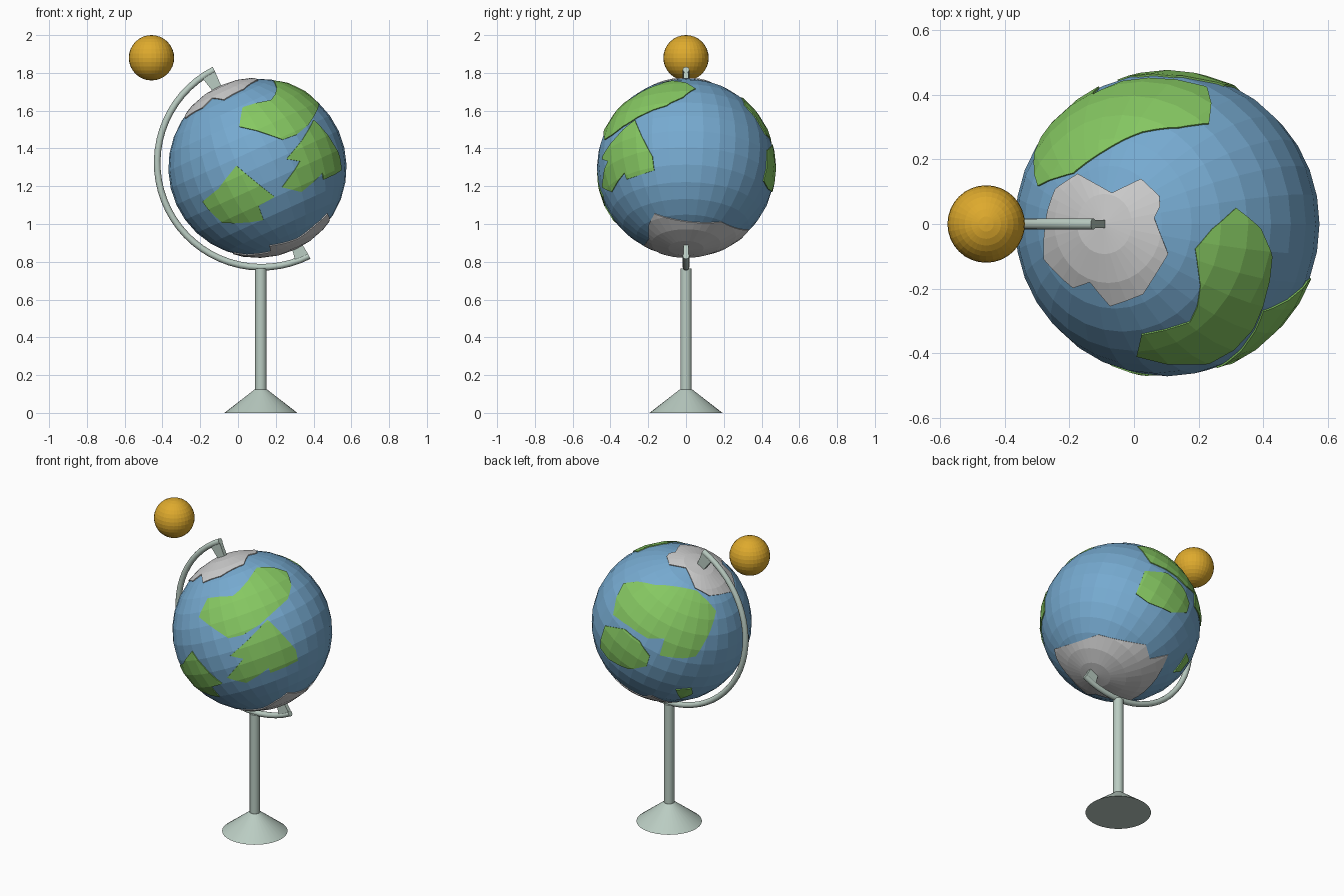
import bpy, bmesh, math
from mathutils import Vector, Matrix

if "Cube" in bpy.data.objects:
    bpy.data.objects.remove(bpy.data.objects["Cube"])

CENTRE = Vector((0.103, 0, 1.298))
R = 0.472
TILT = Matrix.Rotation(math.radians(-24.5), 4, 'Y')


def material(name, rgb):
    m = bpy.data.materials.new(name)
    lin = [((c / 255 + 0.055) / 1.055) ** 2.4 for c in rgb]
    m.diffuse_color = (*lin, 1)
    m.use_nodes = True
    m.node_tree.nodes["Principled BSDF"].inputs["Base Color"].default_value = m.diffuse_color
    return m


OCEAN = material("ocean blue", (118, 170, 208))
LAND = material("land green", (134, 200, 98))
ICE = material("ice grey", (205, 205, 205))
STAND = material("pale stand", (186, 204, 194))
GOLD = material("gold", (222, 170, 45))


def add(name, bm, *mats):
    bmesh.ops.recalc_face_normals(bm, faces=bm.faces)
    me = bpy.data.meshes.new(name)
    bm.to_mesh(me)
    bm.free()
    for m in mats:
        me.materials.append(m)
    ob = bpy.data.objects.new(name, me)
    bpy.context.collection.objects.link(ob)
    return ob


def ball(name, centre, radius, mat, turn=Matrix()):
    bm = bmesh.new()
    bmesh.ops.create_uvsphere(bm, u_segments=32, v_segments=16, radius=radius, matrix=turn)
    ob = add(name, bm, mat)
    ob.location = centre
    return ob


def cone(name, x, z0, z1, r0, r1, mat):
    bm = bmesh.new()
    bmesh.ops.create_cone(bm, cap_ends=True, segments=32, radius1=r0, radius2=r1, depth=z1 - z0,
                          matrix=Matrix.Translation((x, 0, (z0 + z1) / 2)))
    return add(name, bm, mat)


# Outlines are drawn on the globe's disc as seen from a direction
def seen_from(azimuth, elevation, disc, points):
    a, e = math.radians(azimuth), math.radians(elevation)
    h = Vector((math.sin(a), -math.cos(a), 0))
    z = Vector((0, 0, 1))
    right = Vector((math.cos(a), math.sin(a), 0))
    up = z * math.cos(e) - h * math.sin(e)
    view = h * math.cos(e) + z * math.sin(e)
    out = []
    for u, v in points:
        u, v = u / disc, v / disc
        d = math.sqrt(max(0.0, 1 - u * u - v * v))
        out.append((right * u + up * v + view * d).normalized())
    return out


def front(*p): return seen_from(0, 0, 89.5, p)
def top(*p): return seen_from(0, 90, 153, p)
def front_right(*p): return seen_from(35, 24, 80, p)
def back_left(*p): return seen_from(215, 24, 80, p)
def back_right_low(*p): return seen_from(140, -30, 80, p)


# Raised plate: a slightly larger globe trimmed by a pyramid through the outline
def plate(name, outline, mat):
    mid = sum(outline, Vector()).normalized()
    flat = [p / p.dot(mid) for p in outline]
    bm = bmesh.new()
    low = [bm.verts.new(p * R * 0.25) for p in flat]
    high = [bm.verts.new(p * R * 1.15) for p in flat]
    bm.faces.new(low)
    bm.faces.new(high)
    n = len(flat)
    for i in range(n):
        j = (i + 1) % n
        bm.faces.new((low[i], low[j], high[j], high[i]))
    cutter = add(name + "_cutter", bm)
    cutter.hide_render = True
    ob = ball(name, (0, 0, 0), R * 1.012, mat, TILT)
    ob.data.materials.append(OCEAN)
    mod = ob.modifiers.new("trim", 'BOOLEAN')
    mod.operation, mod.solver, mod.object = 'INTERSECT', 'EXACT', cutter
    bpy.context.view_layer.update()
    me = bpy.data.meshes.new_from_object(ob.evaluated_get(bpy.context.evaluated_depsgraph_get()))
    ob.modifiers.clear()
    # drop the hidden inside and keep only a short rim, coloured as ocean
    bm = bmesh.new()
    bm.from_mesh(me)
    inner = {v for v in bm.verts if v.co.length < R * 0.93}
    bmesh.ops.delete(bm, geom=[f for f in bm.faces if all(v in inner for v in f.verts)],
                     context='FACES_ONLY')
    for f in bm.faces:
        f.material_index = int(any(v in inner for v in f.verts))
    for v in bm.verts:
        if v in inner:
            v.co = v.co.normalized() * R * 0.985
    bm.to_mesh(me)
    bm.free()
    me.materials.clear()
    me.materials.append(mat)
    me.materials.append(OCEAN)
    ob.data = me
    ob.location = CENTRE
    bpy.data.objects.remove(cutter)


# Globe
ball("globe", CENTRE, R, OCEAN, TILT)

# Continents
plate("upper_front_land",
      front((51, 43), (39, 33), (25, 28), (-18, 41), (-15, 60))
      + top((-22, -110), (23, -98), (30, -83), (33, -62), (28, -25), (45, -5), (69, 16),
            (94, -5), (105, -33)), LAND)
plate("right_land", front_right((15, 12), (43, -18), (45, -29), (18, -41), (16, -36), (-6, -51),
                                (-25, -46), (-9, -27), (-22, -24), (-4, -8)), LAND)
plate("lower_front_land", front((-21, 2), (17, -29), (1, -38), (6, -52), (-35, -55), (-55, -34),
                                (-39, -21)), LAND)
plate("upper_back_land", back_left((-55, 24), (-48, 39), (-34, 41), (-17, 38), (25, 32), (44, 12),
                                   (39, -6), (24, -33), (11, -35), (-12, -32), (-7, -15),
                                   (-24, -15), (-41, -4), (-58, 8)), LAND)
plate("lower_back_land", back_left((-66, -3), (-47, -6), (-32, -18), (-22, -33), (-25, -43),
                                   (-43, -46), (-63, -36), (-71, -25)), LAND)
plate("small_island", back_left((4, -67), (20, -65), (21, -71), (9, -76)), LAND)

# Polar ice
plate("north_ice", top((-89, 50), (-55, 31), (-26, 45), (-8, 28), (-7, 18), (-13, 6), (1, -30),
                       (-24, -70), (-57, -82), (-77, -58), (-94, -64), (-123, -35), (-120, 12),
                       (-112, 35)), ICE)
plate("south_ice", front((70, -46), (58, -57), (40, -71), (12, -78), (13, -84))
      + back_right_low((10, -77), (47, -32), (29, -36), (25, -22), (-22, -12)), ICE)

# Stand
cone("base", 0.121, 0, 0.125, 0.193, 0.032, STAND)
cone("column", 0.121, 0.12, 0.765, 0.03, 0.03, STAND)

# Half-ring arm
ARC, ARC_R = Vector((0.125, 0, 1.324)), 0.553
A0, A1 = math.radians(117), math.radians(297)
bm = bmesh.new()
prev = None
for i in range(33):
    a = A0 + (A1 - A0) * i / 32
    d = Vector((math.cos(a), 0, math.sin(a)))
    ring = []
    for k in range(12):
        t = math.tau * k / 12
        ring.append(bm.verts.new(ARC + d * (ARC_R + 0.0175 * math.cos(t))
                                 + Vector((0, 0.0175 * math.sin(t), 0))))
    if prev:
        for k in range(12):
            bm.faces.new((prev[k], prev[k - 1], ring[k - 1], ring[k]))
    else:
        bm.faces.new(ring)
    prev = ring
bm.faces.new(prev)
arm = add("arm", bm, STAND)

# Tapered tabs joining the arm ends to the globe
for name, deg in (("upper_tab", 121), ("lower_tab", 293)):
    a = math.radians(deg)
    d = Vector((math.cos(a), 0, math.sin(a)))
    side = Vector((-d.z, 0, d.x))
    bm = bmesh.new()
    bmesh.ops.create_cube(bm, size=2)
    for v in bm.verts:
        outer = v.co.z > 0
        w = 0.038 if outer else 0.026
        v.co = (ARC + d * (0.545 if outer else 0.455) + side * v.co.x * w
                + Vector((0, v.co.y * 0.013, 0)))
    add(name, bm, STAND)

# Gold ball
ball("gold_ball", (-0.458, 0, 1.88), 0.12, GOLD)

# Soft shading on the round stand parts only
for ob in bpy.data.objects:
    ob.select_set(ob.name in {"base", "column", "arm"})
bpy.context.view_layer.objects.active = arm
bpy.ops.object.shade_smooth_by_angle(angle=math.radians(35))
